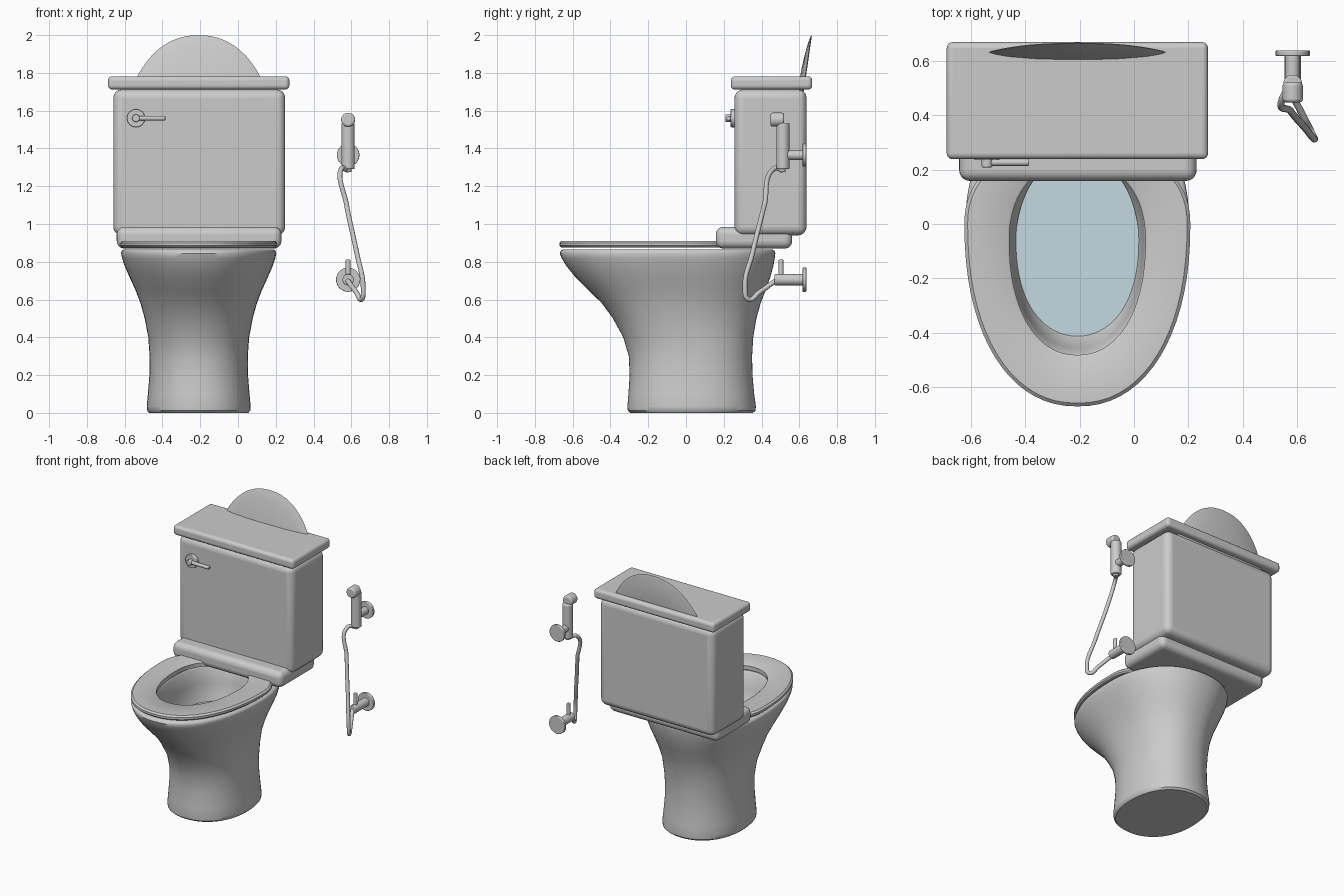
import bpy, bmesh, math
from mathutils import Vector, Matrix

if "Cube" in bpy.data.objects:
    bpy.data.objects.remove(bpy.data.objects["Cube"])

CX = -0.208  # centre line of the toilet


def finish(name, bm, bevel=0, angle=40, matrix=None):
    if matrix:
        bmesh.ops.transform(bm, matrix=matrix, verts=bm.verts)
    bmesh.ops.recalc_face_normals(bm, faces=bm.faces)
    me = bpy.data.meshes.new(name)
    bm.to_mesh(me)
    bm.free()
    me.shade_smooth()
    me.set_sharp_from_angle(angle=math.radians(angle))
    ob = bpy.data.objects.new(name, me)
    bpy.context.collection.objects.link(ob)
    if bevel:
        m = ob.modifiers.new("bevel", 'BEVEL')
        m.width, m.segments = bevel, 5
        m.limit_method = 'ANGLE'
        m.angle_limit = math.radians(50)
    return ob


def egg(z, hw, yf, yb, yc=0.0, e=2.2, n=72):
    """Superellipse ring with separate front and back lengths."""
    pts = []
    for i in range(n):
        a = 2 * math.pi * i / n
        c, s = math.cos(a), math.sin(a)
        x = CX + hw * math.copysign(abs(c) ** (2 / e), c)
        k = math.copysign(abs(s) ** (2 / e), s)
        pts.append((x, yc + k * ((yb - yc) if s > 0 else (yc - yf)), z))
    return pts


def loft(name, rings, closed=False, **kw):
    bm = bmesh.new()
    loops = [[bm.verts.new(p) for p in r] for r in rings]
    n = len(loops[0])
    pairs = list(zip(loops, loops[1:]))
    if closed:
        pairs.append((loops[-1], loops[0]))
    for a, b in pairs:
        for i in range(n):
            j = (i + 1) % n
            bm.faces.new((a[i], a[j], b[j], b[i]))
    if not closed:
        bm.faces.new(loops[0])
        bm.faces.new(loops[-1])
    return finish(name, bm, **kw)


def box(name, lo, hi, bevel):
    lo, hi = Vector(lo), Vector(hi)
    bm = bmesh.new()
    bmesh.ops.create_cube(bm, size=1)
    m = Matrix.Translation((lo + hi) / 2) @ Matrix.Diagonal((*(hi - lo), 1))
    return finish(name, bm, bevel=bevel, matrix=m)


def rod(name, a, b, r, bevel=0.005):
    a, b = Vector(a), Vector(b)
    bm = bmesh.new()
    bmesh.ops.create_cone(bm, cap_ends=True, segments=32, radius1=r, radius2=r, depth=(b - a).length)
    rot = Vector((0, 0, 1)).rotation_difference(b - a).to_matrix().to_4x4()
    return finish(name, bm, bevel=bevel, matrix=Matrix.Translation((a + b) / 2) @ rot)


# Bowl: outer wall (height, half width, front, back), rim, then inner wall
outer = [(0, .262, -.295, .355), (.012, .273, -.308, .368), (.035, .275, -.31, .37),
         (.1, .269, -.305, .361), (.2, .261, -.298, .352), (.3, .26, -.303, .35),
         (.4, .267, -.332, .356), (.5, .286, -.387, .373), (.58, .308, -.445, .395),
         (.65, .335, -.517, .422), (.72, .367, -.587, .447), (.78, .393, -.635, .463),
         (.82, .406, -.659, .47), (.845, .411, -.668, .473), (.858, .407, -.663, .468),
         (.865, .397, -.652, .458)]
inner = [(.865, .262, -.495, .3), (.85, .252, -.48, .29), (.75, .242, -.455, .27),
         (.62, .225, -.41, .25), (.52, .17, -.29, .19), (.46, .08, -.16, .08)]
loft("bowl", [egg(z, w, f, b, yc=.03 if z < .5 else 0) for z, w, f, b in outer]
     + [egg(z, w, f, b, yc=-.06) for z, w, f, b in inner])

# Water surface in the bowl
bm = bmesh.new()
bm.faces.new([bm.verts.new(p) for p in egg(.625, .227, -.412, .252, yc=-.08, e=2.1)])
water = finish("water", bm)
mat = bpy.data.materials.new("pale_blue")
mat.diffuse_color = (.55, .7, .75, 1)
mat.use_nodes = True
mat.node_tree.nodes["Principled BSDF"].inputs["Base Color"].default_value = mat.diffuse_color
water.data.materials.append(mat)

# Seat ring with rounded edges
loft("seat", [egg(.876, .405, -.66, .3), egg(.885, .415, -.67, .31), egg(.9, .415, -.67, .31),
              egg(.911, .403, -.658, .3), egg(.911, .258, -.49, .24, -.06),
              egg(.905, .25, -.481, .23, -.06), egg(.876, .25, -.481, .23, -.06)], closed=True)

# Raised lid: shallow dished panel leaning back through the tank
lid = []
for t, n in [(.12, -.026), (.4, -.025), (.65, -.021), (.85, -.012), (.95, -.004), (1, .003), (.985, .007), (.5, .008), (.12, .008)]:
    lid.append(egg(n, .415 * t, -.18 - .49 * t, -.18 + .55 * t, -.18 + .18 * t))
axis = Matrix(((1, 0, 0, 0), (0, -.148, .989, .66 - .148 * .67),
               (0, -.989, -.148, 2.0 - .989 * .67), (0, 0, 0, 1)))
loft("raised_lid", lid, matrix=axis)

# Tank, its cover and the shelf below it
box("tank", (-.66, .257, .94), (.25, .638, 1.712), .045)
box("tank_cover", (-.688, .238, 1.712), (.272, .668, 1.782), .022)
box("tank_shelf", (-.642, .158, .87), (.23, .562, .985), .04)

# Flush handle
rod("flush_disc", (-.54, .236, 1.56), (-.54, .262, 1.56), .048)
rod("flush_hub", (-.54, .208, 1.56), (-.54, .24, 1.56), .02)
rod("flush_lever", (-.545, .226, 1.56), (-.385, .226, 1.56), .0125)

# Hand sprayer and its supply valve, each on a wall disc
SX = .583
for part, z, r, stem in (("sprayer", 1.365, .06, .026), ("valve", .705, .064, .03)):
    rod(part + "_wall_disc", (SX, .617, z), (SX, .637, z), r)
    rod(part + "_stem", (SX, .53, z), (SX, .62, z), stem)
rod("sprayer_handle", (SX, .513, 1.29), (SX, .513, 1.535), .035, .008)
rod("sprayer_neck", (SX, .51, 1.275), (SX, .51, 1.3), .018)
rod("sprayer_head", (SX, .447, 1.552), (SX, .52, 1.552), .037, .012)
rod("valve_body", (SX, .468, .705), (SX, .54, .705), .03)
rod("valve_knob", (SX, .503, .72), (SX, .503, .812), .013)

# Flexible hose from sprayer to valve
cu = bpy.data.curves.new("hose", 'CURVE')
cu.dimensions = '3D'
cu.bevel_depth, cu.bevel_resolution, cu.use_fill_caps = .013, 4, True
path = [(.58, .51, 1.285), (.547, .465, 1.292), (.575, .415, 1.1), (.628, .353, .85),
        (.663, .312, .66), (.655, .33, .602), (.625, .39, .64), (.58, .475, .7)]
sp = cu.splines.new('BEZIER')
sp.bezier_points.add(len(path) - 1)
for p, co in zip(sp.bezier_points, path):
    p.co = co
    p.handle_left_type = p.handle_right_type = 'AUTO'
bpy.context.collection.objects.link(bpy.data.objects.new("hose", cu))
